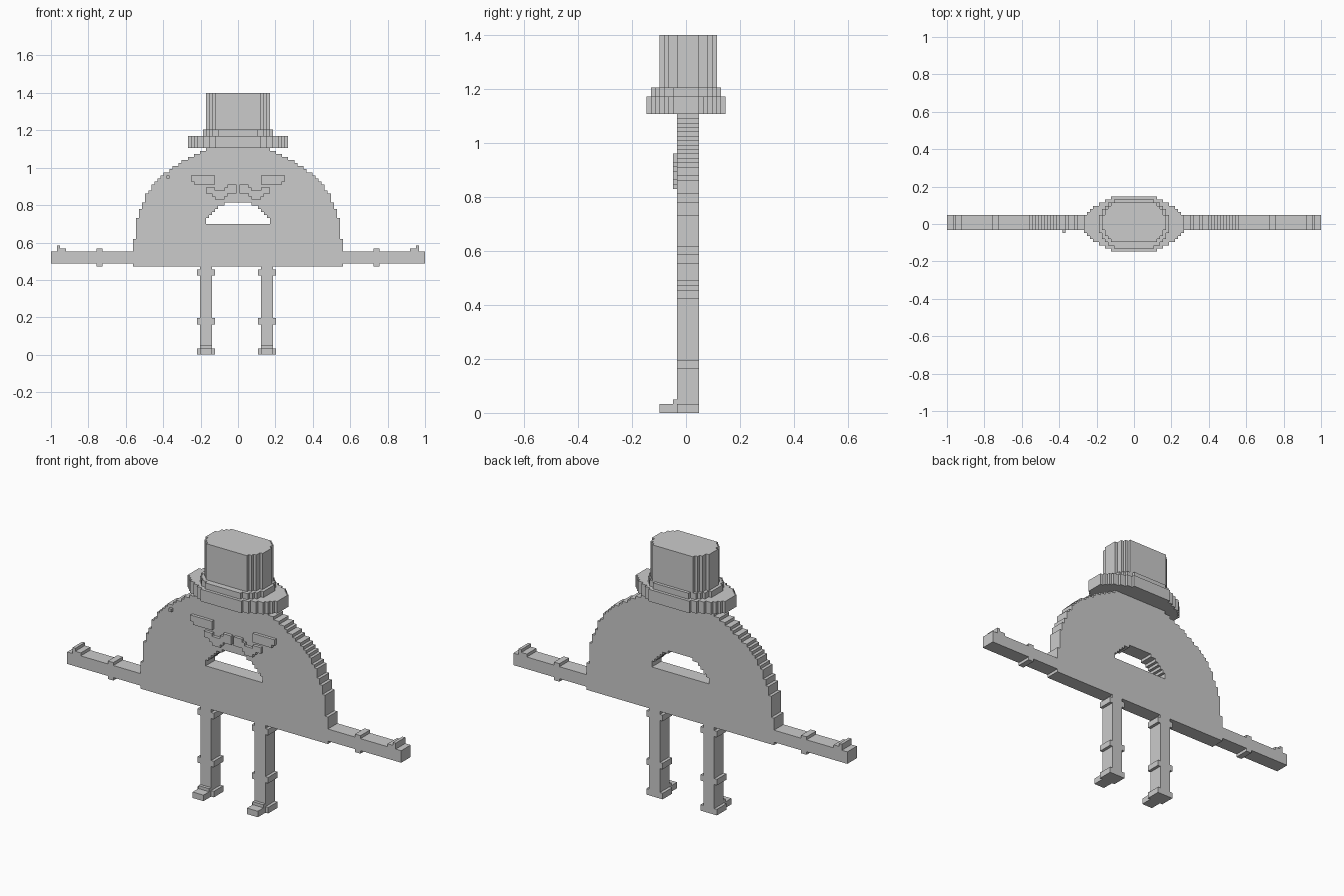
import bpy
import bmesh
from mathutils import Matrix, Vector

U = 2 / 123  # size of one block
FRONT, BACK = -2, 3  # depth of the flat body, in blocks

if "Cube" in bpy.data.objects:
    bpy.data.objects.remove(bpy.data.objects["Cube"], do_unlink=True)

grey = bpy.data.materials.new("plain_grey")
grey.use_nodes = True
COLOUR = (0.6, 0.6, 0.6, 1)
grey.diffuse_color = COLOUR
grey.node_tree.nodes["Principled BSDF"].inputs["Base Color"].default_value = COLOUR


def finish(name, bm):
    """Turn a block-unit bmesh into a flat shaded object."""
    bmesh.ops.recalc_face_normals(bm, faces=bm.faces)
    bmesh.ops.scale(bm, vec=(U, U, U), verts=bm.verts)
    mesh = bpy.data.meshes.new(name)
    bm.to_mesh(mesh)
    bm.free()
    mesh.materials.append(grey)
    obj = bpy.data.objects.new(name, mesh)
    bpy.context.collection.objects.link(obj)
    return obj


def boxes(name, specs):
    """Join boxes given as (x0, x1, y0, y1, z0, z1)."""
    bm = bmesh.new()
    for x0, x1, y0, y1, z0, z1 in specs:
        place = Matrix.Translation(((x0 + x1) / 2, (y0 + y1) / 2, (z0 + z1) / 2))
        size = Matrix.Diagonal((abs(x1 - x0), y1 - y0, z1 - z0, 1))
        bmesh.ops.create_cube(bm, size=1, matrix=place @ size)
    return finish(name, bm)


def half_steps(start, steps):
    """Staircase down one side: each step is (end, half width)."""
    points = []
    for end, width in steps:
        points += [(width, start), (width, end)]
        start = end
    return points


def prism(name, half, point, push):
    """Mirror a half outline across x = 0 and extrude it."""
    outline = half + [(-x, t) for x, t in reversed(half)]
    bm = bmesh.new()
    face = bm.faces.new([bm.verts.new(point(x, t)) for x, t in outline])
    new = bmesh.ops.extrude_face_region(bm, geom=[face])["geom"]
    verts = [v for v in new if isinstance(v, bmesh.types.BMVert)]
    bmesh.ops.translate(bm, verts=verts, vec=Vector(push))
    return finish(name, bm)


def hat_layer(name, steps, z0, z1, mid=0):
    """Rounded block layer, symmetric in depth about mid."""
    side = half_steps(0, steps)
    half = [(x, -t) for x, t in reversed(side[1:])] + side[1:]
    return prism(name, half, lambda x, t: (x, t + mid, z0), (0, 0, z1 - z0))


def upright(name, start, steps, y0, y1):
    return prism(name, half_steps(start, steps),
                 lambda x, t: (x, y0, t), (0, y1 - y0, 0))


# Domed body with an open mouth
dome = [(38, 34.5), (45, 33.5), (48, 32.5), (50, 31.5), (53, 30.5), (54, 29.5),
        (56, 28.5), (57, 27.5), (58, 26.5), (59, 25.5), (60, 24.5), (61, 22.5),
        (62, 21.5), (63, 19.5), (64, 18.5), (65, 16.5), (66, 14.5), (67, 12.5),
        (68, 10.5)]
body = upright("body", 29, dome, FRONT, BACK)
mouth = upright("mouth_cutter", 43, [(45, 10.5), (46, 9.5), (47, 8.5), (48, 7.5),
                                     (49, 6.5), (50, 4.5)], FRONT - 2, BACK + 2)
mouth.hide_render = True
cut = body.modifiers.new("mouth", "BOOLEAN")
cut.operation, cut.solver, cut.object = "DIFFERENCE", "EXACT", mouth
bpy.context.view_layer.objects.active = body
bpy.ops.object.modifier_apply(modifier="mouth")
bpy.data.objects.remove(mouth, do_unlink=True)

# Hat
hat_layer("hat_brim", [(3, 16.5), (4, 15.5), (5, 14.5), (6, 13.5), (7, 11.5),
                       (8, 9.5), (9, 7.5)], 68, 72)
hat_layer("hat_band", [(3, 11.5), (5, 10.5), (6, 9.5), (7, 8.5), (8, 6.5)], 72, 74)
hat_layer("hat_crown", [(2.5, 10.5), (4.5, 9.5), (5.5, 8.5), (6.5, 7.5)], 72, 86, 0.5)

# Arms, face and legs, one per side
for side, s in (("left", 1), ("right", -1)):
    def part(name, specs):
        boxes(side + "_" + name, [(s * a, s * b, *rest) for a, b, *rest in specs])

    part("arm", [(34.5, 61.5, FRONT, BACK, 30, 34)])
    part("elbow", [(44.5, 46.5, FRONT, BACK, 29, 35)])
    part("fingers", [(56.5, 59.5, FRONT, BACK, 34, 35),
                     (58.5, 59.5, FRONT, BACK, 35, 36)])

    part("eye", [(7.5, 14.5, -3, FRONT, 56, 59), (14.5, 15.5, -3, FRONT, 57, 59)])
    curl = [(0.5, 3.5, 53, 56), (3.5, 4.5, 52, 55), (4.5, 7.5, 51, 54),
            (7.5, 8.5, 52, 55), (8.5, 10.5, 53, 55)]
    part("moustache", [(a, b, -3, FRONT, z0, z1) for a, b, z0, z1 in curl])

    inner = 7.5 if s > 0 else 8.5
    outer = inner + 4
    part("leg", [(inner, outer, FRONT, BACK, 0, 29)])
    part("leg_bands", [(inner - 1, outer + 1, FRONT, BACK, z, z + 2)
                       for z in (0, 10, 26)])
    part("foot", [(inner, outer, -6, FRONT, 0, 2), (inner, outer, -3, FRONT, 2, 3)])

# Small mole beside the right eye
boxes("mole", [(-23.5, -22.5, -3, FRONT, 58, 59)])
